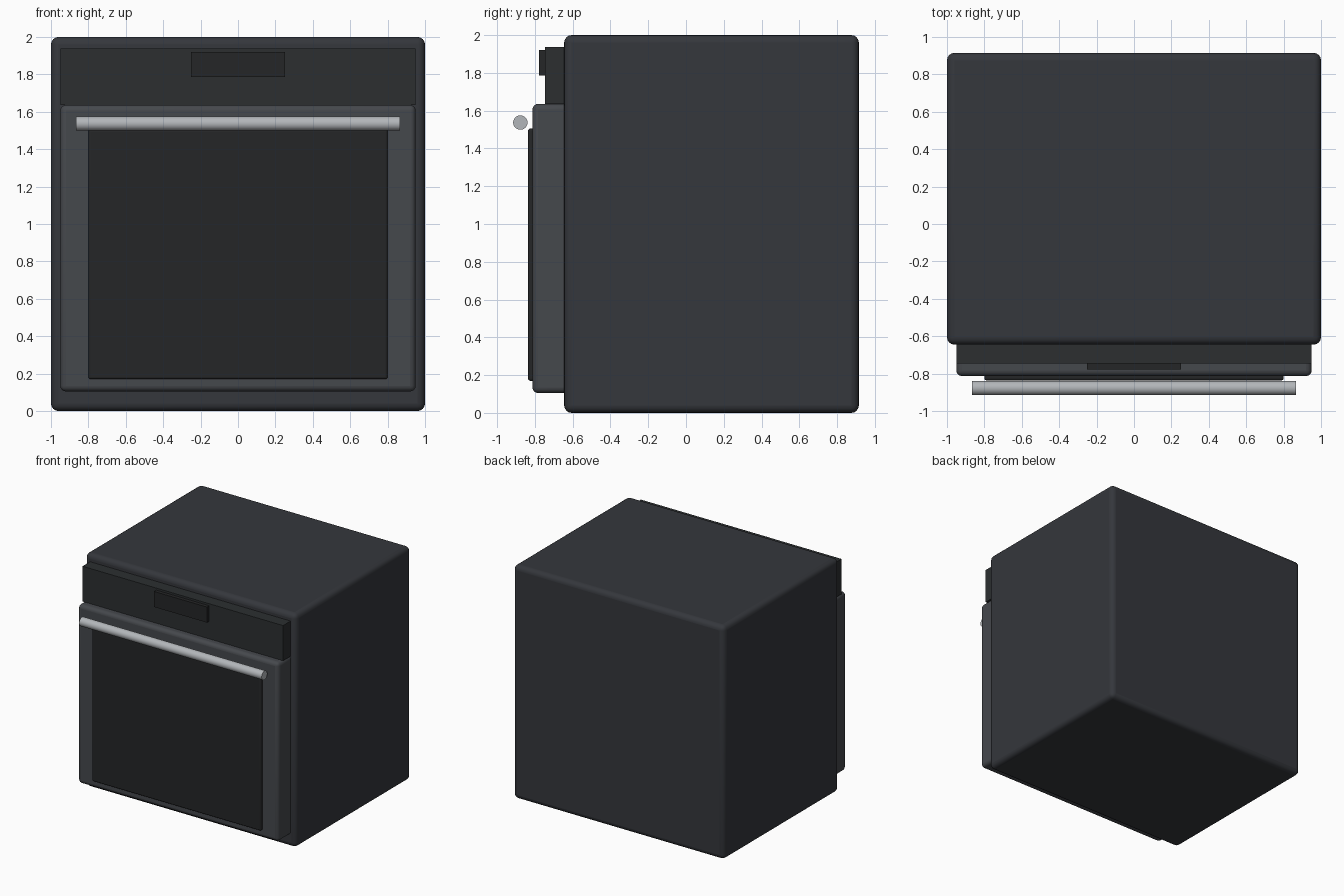
import bpy
import math

if "Cube" in bpy.data.objects:
    bpy.data.objects.remove(bpy.data.objects["Cube"])


def material(name, rgb):
    mat = bpy.data.materials.new(name)
    mat.diffuse_color = (*rgb, 1)
    mat.use_nodes = True
    mat.node_tree.nodes["Principled BSDF"].inputs["Base Color"].default_value = mat.diffuse_color
    return mat


def finish(obj, name, mat):
    obj.name = name
    obj.data.materials.append(mat)
    bpy.ops.object.shade_smooth_by_angle(angle=math.radians(30))


def box(name, mat, half_x, y, z, bevel=0.0):
    """Box centred on x = 0, given its y and z ranges, with optional rounded edges."""
    bpy.ops.mesh.primitive_cube_add(size=1, location=(0, sum(y) / 2, sum(z) / 2))
    obj = bpy.context.object
    obj.scale = (2 * half_x, y[1] - y[0], z[1] - z[0])
    bpy.ops.object.transform_apply(location=False, rotation=False, scale=True)
    finish(obj, name, mat)
    if bevel:
        mod = obj.modifiers.new("rounded_edges", 'BEVEL')
        mod.width = bevel
        mod.segments = 4
    return obj


casing = material("casing_grey", (0.035, 0.038, 0.045))
door_grey = material("door_grey", (0.06, 0.065, 0.073))
panel_grey = material("panel_grey", (0.025, 0.028, 0.030))
black = material("black_glass", (0.018, 0.019, 0.020))
steel = material("steel", (0.45, 0.47, 0.49))

# Oven casing
box("oven_body", casing, 1.0, (-0.645, 0.915), (0, 2), 0.04)

# Control strip and its display, above the door
box("control_panel", panel_grey, 0.95, (-0.747, -0.60), (1.635, 1.937))
box("display", black, 0.25, (-0.778, -0.73), (1.787, 1.92))

# Door with raised glass; both are sunk into the part behind
box("oven_door", door_grey, 0.95, (-0.813, -0.60), (0.105, 1.636), 0.03)
box("door_glass", black, 0.80, (-0.836, -0.78), (0.17, 1.505), 0.012)

# Handle bar in front of the door
bpy.ops.mesh.primitive_cylinder_add(
    vertices=32, radius=0.038, depth=1.73,
    location=(0, -0.877, 1.537), rotation=(0, math.pi / 2, 0))
finish(bpy.context.object, "door_handle", steel)
